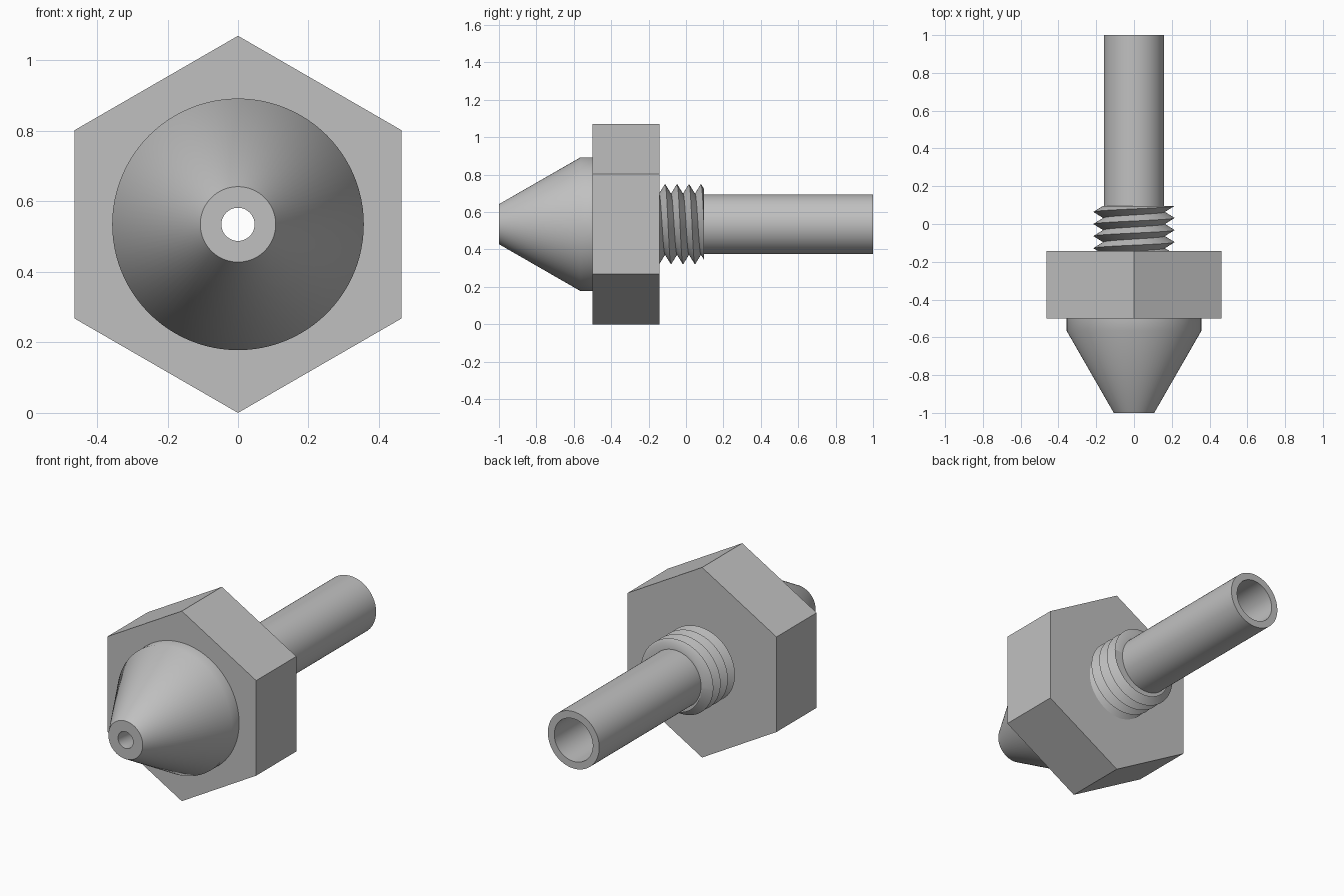
import bpy
import bmesh
from math import sin, cos, tau, radians

if "Cube" in bpy.data.objects:
    bpy.data.objects.remove(bpy.data.objects["Cube"])

AXIS_Z = 0.535          # height of the shared axis, which runs along y
HEX_FRONT, HEX_BACK = -0.5, -0.143
THREAD_END = 0.095
STEM_R, BORE_R, HOLE_R = 0.16, 0.12, 0.047

steel = bpy.data.materials.new("grey metal")
steel.use_nodes = True
GREY = (0.53, 0.53, 0.53, 1)
steel.diffuse_color = GREY
steel.node_tree.nodes["Principled BSDF"].inputs["Base Color"].default_value = GREY


def polar(r, angle, y):
    """Point around the axis; angle runs from the top towards +x."""
    return (r * sin(angle), y, r * cos(angle))


def finish(bm, name):
    bmesh.ops.recalc_face_normals(bm, faces=bm.faces)
    mesh = bpy.data.meshes.new(name)
    bm.to_mesh(mesh)
    bm.free()
    mesh.materials.append(steel)
    ob = bpy.data.objects.new(name, mesh)
    ob.location.z = AXIS_Z
    bpy.context.collection.objects.link(ob)
    bpy.ops.object.select_all(action='DESELECT')
    ob.select_set(True)
    bpy.context.view_layer.objects.active = ob
    bpy.ops.object.shade_smooth_by_angle(angle=radians(35))
    return ob


def lathe(name, profile, sides):
    """Spin a closed (radius, y) profile around the axis."""
    bm = bmesh.new()
    rings = [[bm.verts.new(polar(r, tau * i / sides, y)) for r, y in profile]
             for i in range(sides)]
    n = len(profile)
    for i in range(sides):
        a, b = rings[i], rings[(i + 1) % sides]
        for j in range(n):
            k = (j + 1) % n
            bm.faces.new((a[j], a[k], b[k], b[j]))
    return finish(bm, name)


def thread(name, root, crest, pitch, first_crest, sides):
    """Right-handed V thread, trimmed flat at both ends."""
    bm = bmesh.new()
    start = first_crest - 2 * pitch
    count = sides * 7
    roots, crests = [], []
    for i in range(count):
        angle, y = tau * i / sides, start + pitch * i / sides
        roots.append(bm.verts.new(polar(root, angle, y - pitch / 2)))
        crests.append(bm.verts.new(polar(crest, angle, y)))
    for i in range(count - 1):
        bm.faces.new((roots[i], crests[i], crests[i + 1], roots[i + 1]))
        k = i + sides
        if k + 1 < count:
            bm.faces.new((crests[i], roots[k], roots[k + 1], crests[i + 1]))
    for y, side in ((HEX_BACK - 0.01, -1), (THREAD_END, 1)):
        bmesh.ops.bisect_plane(bm, geom=bm.verts[:] + bm.edges[:] + bm.faces[:],
                               plane_co=(0, y, 0), plane_no=(0, side, 0),
                               clear_outer=True)
    # end face, drawn inwards until it meets the stem wall
    rim = [e for e in bm.edges if e.is_boundary
           and all(abs(v.co.y - THREAD_END) < 1e-4 for v in e.verts)]
    new = bmesh.ops.extrude_edge_only(bm, edges=rim)["geom"]
    for v in (g for g in new if isinstance(g, bmesh.types.BMVert)):
        scale = (STEM_R - 0.01) / (v.co.x ** 2 + v.co.z ** 2) ** 0.5
        v.co.x *= scale
        v.co.z *= scale
    return finish(bm, name)


# conical tip with a short collar and a tapered inner chamber
lathe("nozzle_tip", [(HOLE_R, -1), (0.107, -1), (0.357, -0.565), (0.357, -0.48),
                     (BORE_R, -0.48), (BORE_R, -0.75), (HOLE_R, -0.86)], 96)

# six-sided nut with points at top and bottom
lathe("hex_nut", [(0.15, HEX_FRONT), (0.535, HEX_FRONT),
                  (0.535, HEX_BACK), (0.15, HEX_BACK)], 6)

# hollow stem reaching back from the tip
lathe("stem_tube", [(STEM_R, -0.49), (STEM_R, 1), (BORE_R, 1), (BORE_R, -0.49)], 96)

# screw thread behind the nut
thread("screw_thread", 0.163, 0.215, 0.064, -0.112, 64)
